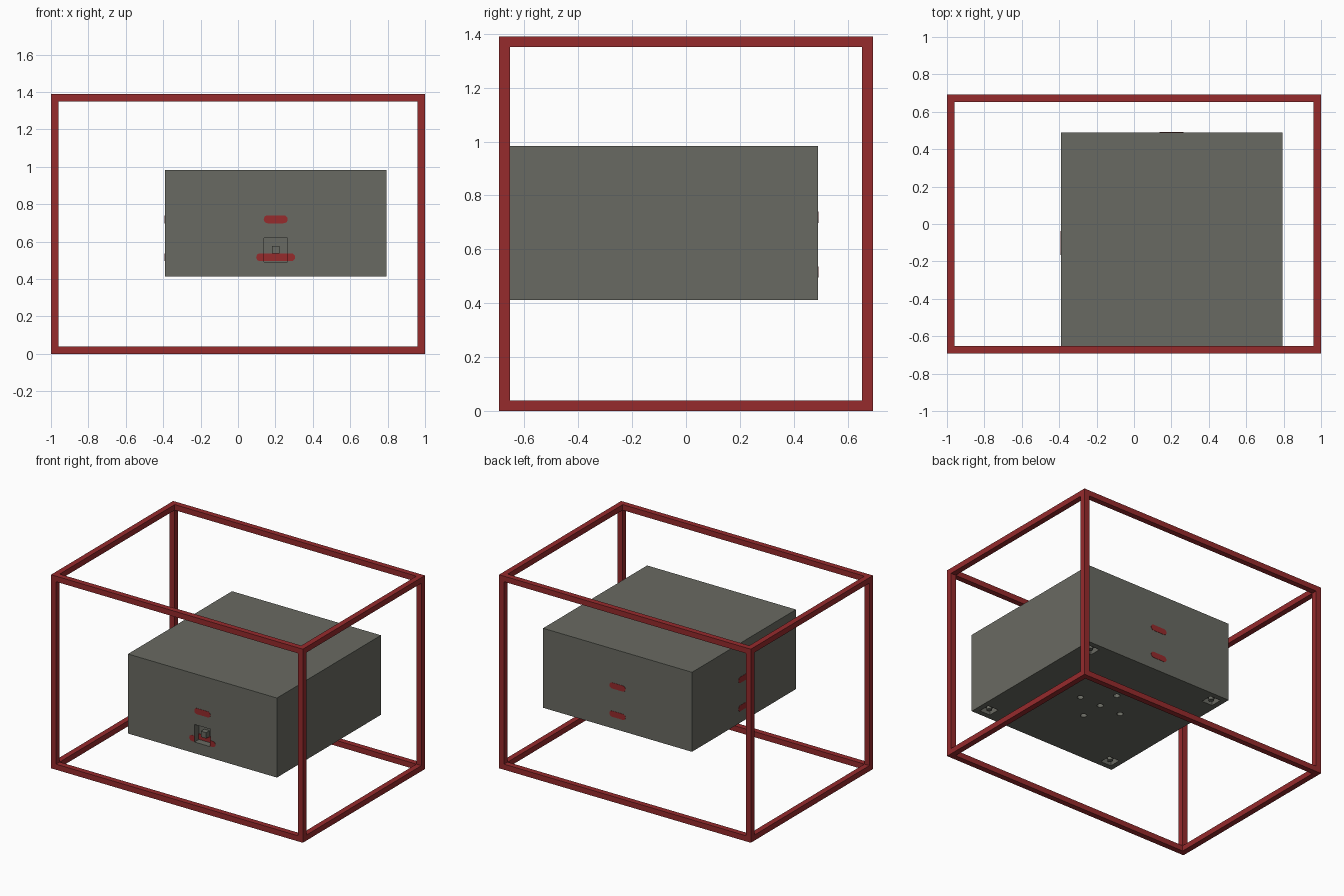
import bpy, bmesh, math
from mathutils import Matrix, Vector

if "Cube" in bpy.data.objects:
    bpy.data.objects.remove(bpy.data.objects["Cube"])


def material(name, rgb):
    m = bpy.data.materials.new(name)
    m.use_nodes = True
    m.diffuse_color = (*rgb, 1)
    m.node_tree.nodes["Principled BSDF"].inputs["Base Color"].default_value = (*rgb, 1)
    return m


GREY = material("warm grey", (0.141, 0.144, 0.122))
RED = material("dark red", (0.305, 0.0235, 0.0255))


def make(name, bm, mat):
    bmesh.ops.recalc_face_normals(bm, faces=bm.faces)
    mesh = bpy.data.meshes.new(name)
    bm.to_mesh(mesh)
    bm.free()
    mesh.materials.append(mat)
    ob = bpy.data.objects.new(name, mesh)
    bpy.context.collection.objects.link(ob)
    return ob


def add_box(bm, lo, hi):
    lo, hi = Vector(lo), Vector(hi)
    mat = Matrix.Translation((lo + hi) / 2) @ Matrix.Diagonal((*(hi - lo), 1))
    bmesh.ops.create_cube(bm, size=1, matrix=mat)


def add_cylinder(bm, centre, radius, depth):
    bmesh.ops.create_cone(bm, cap_ends=True, segments=24, radius1=radius, radius2=radius,
                          depth=depth, matrix=Matrix.Translation(centre))


def cut(ob, cutter):
    mod = ob.modifiers.new("cut", "BOOLEAN")
    mod.operation = "DIFFERENCE"
    mod.solver = "EXACT"
    mod.object = cutter
    bpy.context.view_layer.update()
    graph = bpy.context.evaluated_depsgraph_get()
    mesh = bpy.data.meshes.new_from_object(ob.evaluated_get(graph))
    ob.modifiers.clear()
    ob.data = mesh


def slot(name, centre, width, turn=0):
    """Thin pill-shaped plate standing upright, facing -y before turning."""
    bm = bmesh.new()
    r, half, n = 0.021, width / 2 - 0.021, 10
    points = []
    for side in (1, -1):
        for i in range(n + 1):
            a = math.pi * (i / n - 0.5)
            points.append((side * (half + r * math.cos(a)), 0.002, side * r * math.sin(a)))
    face = bm.faces.new([bm.verts.new(p) for p in points])
    ext = bmesh.ops.extrude_face_region(bm, geom=[face])
    moved = [g for g in ext["geom"] if isinstance(g, bmesh.types.BMVert)]
    bmesh.ops.translate(bm, verts=moved, vec=(0, -0.004, 0))
    bmesh.ops.transform(bm, verts=bm.verts,
                        matrix=Matrix.Translation(centre) @ Matrix.Rotation(turn, 4, "Z"))
    return make(name, bm, RED)


# Outer frame of twelve square bars
X, Y, H, T = 1.0, 0.693, 1.39, 0.04
bm = bmesh.new()
for sx in (-1, 1):
    for sy in (-1, 1):
        cx, cy = sx * (X - T / 2), sy * (Y - T / 2)
        add_box(bm, (cx - T / 2, cy - T / 2, 0), (cx + T / 2, cy + T / 2, H))
for z in (0, H - T):
    for s in (-1, 1):
        cx, cy = s * (X - T / 2), s * (Y - T / 2)
        add_box(bm, (T - X, cy - T / 2, z), (X - T, cy + T / 2, z + T))
        add_box(bm, (cx - T / 2, T - Y, z), (cx + T / 2, Y - T, z + T))
make("outer_frame", bm, RED)

# Main case
X0, X1, Y0, Y1, Z0, Z1 = -0.39, 0.793, -0.691, 0.489, 0.412, 0.983
MX, MY = (X0 + X1) / 2, (Y0 + Y1) / 2
bm = bmesh.new()
add_box(bm, (X0, Y0, Z0), (X1, Y1, Z1))
case = make("case", bm, GREY)

# Recesses: front socket, corner feet pockets and a cross of five round holes
DEPTH = 0.05
corners = [(x, y) for x in (X0 + 0.08, X1 - 0.08) for y in (Y0 + 0.08, Y1 - 0.08)]
bm = bmesh.new()
add_box(bm, (MX - 0.063, Y0 - 0.02, 0.492), (MX + 0.063, Y0 + DEPTH, 0.618))
for x, y in corners:
    add_box(bm, (x - 0.042, y - 0.042, Z0 - 0.02), (x + 0.042, y + 0.042, Z0 + 0.04))
for dx, dy in ((0, 0), (1, 0), (-1, 0), (0, 1), (0, -1)):
    add_cylinder(bm, (MX + 0.167 * dx, MY + 0.167 * dy, Z0), 0.021, 0.06)
cutter = make("recess_cutter", bm, GREY)
cutter.hide_render = True
cut(case, cutter)

# Socket tongue and the red strip behind it
bm = bmesh.new()
add_box(bm, (MX - 0.021, Y0 + 0.012, 0.535), (MX + 0.021, Y0 + DEPTH, 0.577))
make("socket_tongue", bm, GREY)
bm = bmesh.new()
add_box(bm, (MX - 0.063, Y0 + DEPTH - 0.004, 0.495), (MX + 0.063, Y0 + DEPTH, 0.535))
make("socket_strip", bm, RED)

# Posts inside the feet pockets
bm = bmesh.new()
for x, y in corners:
    add_cylinder(bm, (x, y, Z0 + 0.022), 0.018, 0.036)
make("foot_posts", bm, GREY)

# Red slots on the front, back and right side
HIGH, LOW = 0.719, 0.516
slot("front_upper_slot", (MX, Y0, HIGH), 0.128)
cut(slot("front_lower_slot", (MX, Y0, LOW), 0.208), cutter)
for label, z in (("upper", HIGH), ("lower", LOW)):
    slot("back_" + label + "_slot", (MX, Y1, z), 0.128, math.pi)
    slot("right_" + label + "_slot", (X0, MY, z), 0.128, -math.pi / 2)

bpy.data.objects.remove(cutter)
